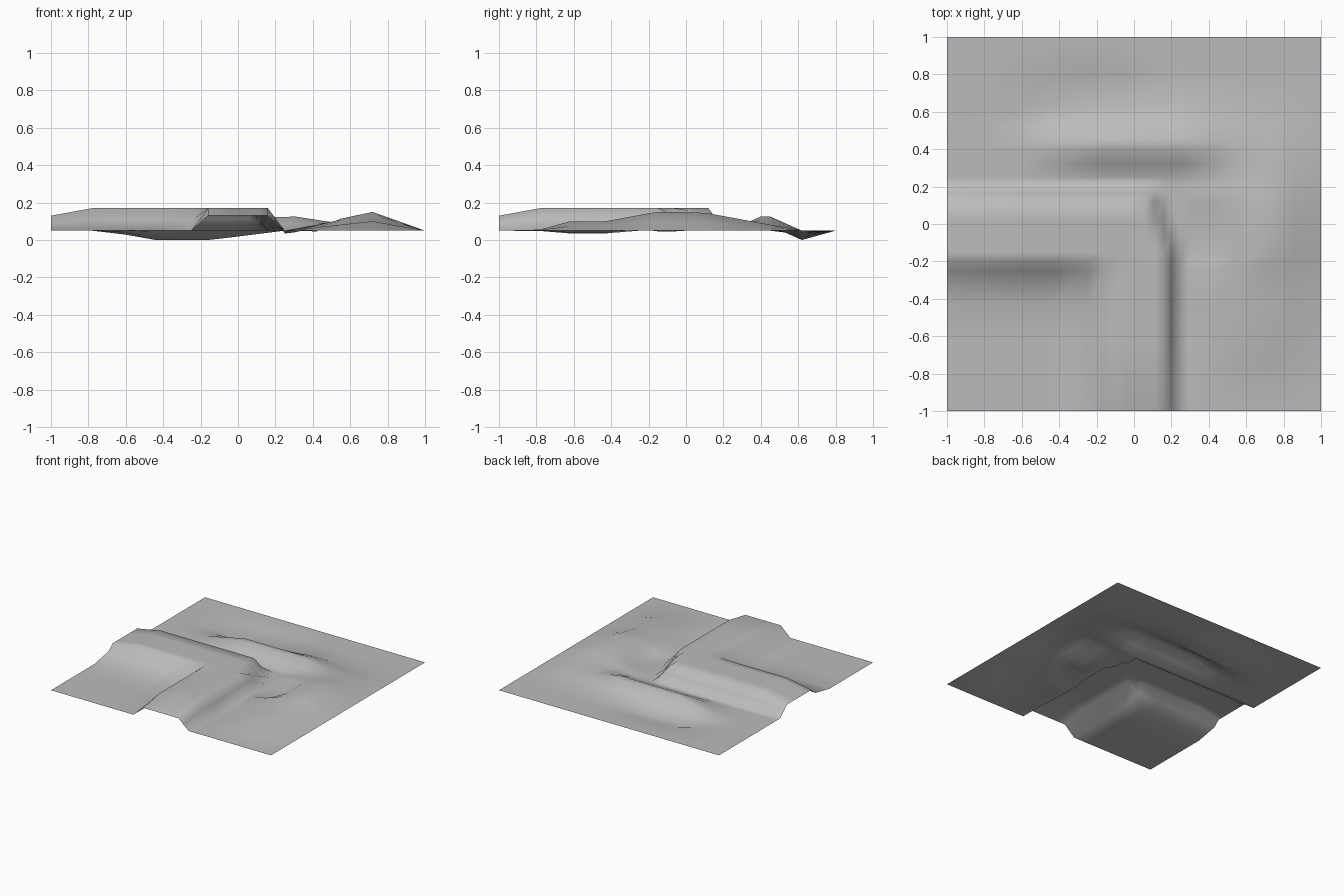
import bpy, bmesh

cube = bpy.data.objects.get("Cube")
if cube:
    bpy.data.objects.remove(cube)

BASE = 0.05


def ramp(t, stops):
    """Straight-line interpolation through (position, value) stops."""
    if t <= stops[0][0]:
        return stops[0][1]
    for (a, va), (b, vb) in zip(stops, stops[1:]):
        if t <= b:
            return va + (vb - va) * (t - a) / (b - a)
    return stops[-1][1]


def plateau(t, foot_a, top_a, top_b, foot_b):
    return ramp(t, [(foot_a, 0), (top_a, 1), (top_b, 1), (foot_b, 0)])


def ridge(x, y):
    """L-shaped bank running from the front edge to the -x edge, outer corner cut."""
    across = max(x, y + 0.04, x + 0.35 * (y + 0.15))
    crest = ramp(min(x, y), [(-1, 0.08), (-0.78, 0.12)])
    return crest * plateau(across, -0.25, -0.16, 0.16, 0.25)


# rises and hollows: x extents, y extents, height
BUMPS = [
    ((0.25, 0.72, 0.72, 1), (-0.43, -0.16, 0.08, 0.62), 0.10),
    ((0.25, 0.72, 0.72, 1), (-0.8, -0.62, -0.43, -0.16), 0.05),
    ((-0.6, -0.25, 0.3, 0.6), (0.25, 0.4, 0.45, 0.62), 0.072),
    ((-0.72, -0.44, -0.15, 0.25), (0.45, 0.62, 0.62, 0.8), -0.05),
    ((0.16, 0.25, 0.3, 0.42), (-0.8, -0.62, -0.43, -0.25), -0.015),
    ((0.25, 0.42, 0.42, 0.55), (-0.25, -0.16, 0, 0.16), -0.04),
]


def height(x, y):
    z = BASE + ridge(x, y)
    for xs, ys, h in BUMPS:
        z += h * plateau(x, *xs) * plateau(y, *ys)
    return max(z, 0)


# grid lines sit on the slope breaks
XS = [-1, -0.78, -0.6, -0.44, -0.25, -0.16, -0.04, 0.06, 0.11, 0.16, 0.2, 0.25,
      0.3, 0.42, 0.55, 0.72, 0.86, 1]
YS = [-1, -0.78, -0.62, -0.43, -0.25, -0.2, -0.15, -0.06, 0.02, 0.12, 0.16, 0.21,
      0.25, 0.32, 0.4, 0.45, 0.53, 0.62, 0.8, 1]

bm = bmesh.new()
rows = [[bm.verts.new((x, y, height(x, y))) for x in XS] for y in YS]
for low, high in zip(rows, rows[1:]):
    for i in range(len(XS) - 1):
        bm.faces.new((low[i], low[i + 1], high[i + 1], high[i])).smooth = True

mesh = bpy.data.meshes.new("terrain_sheet")
bm.to_mesh(mesh)
bm.free()
terrain = bpy.data.objects.new("terrain_sheet", mesh)
bpy.context.collection.objects.link(terrain)

# single plain grey
grey = bpy.data.materials.new("plain_grey")
grey.use_nodes = True
colour = (0.5, 0.5, 0.5, 1)
grey.diffuse_color = colour
grey.node_tree.nodes["Principled BSDF"].inputs["Base Color"].default_value = colour
mesh.materials.append(grey)
